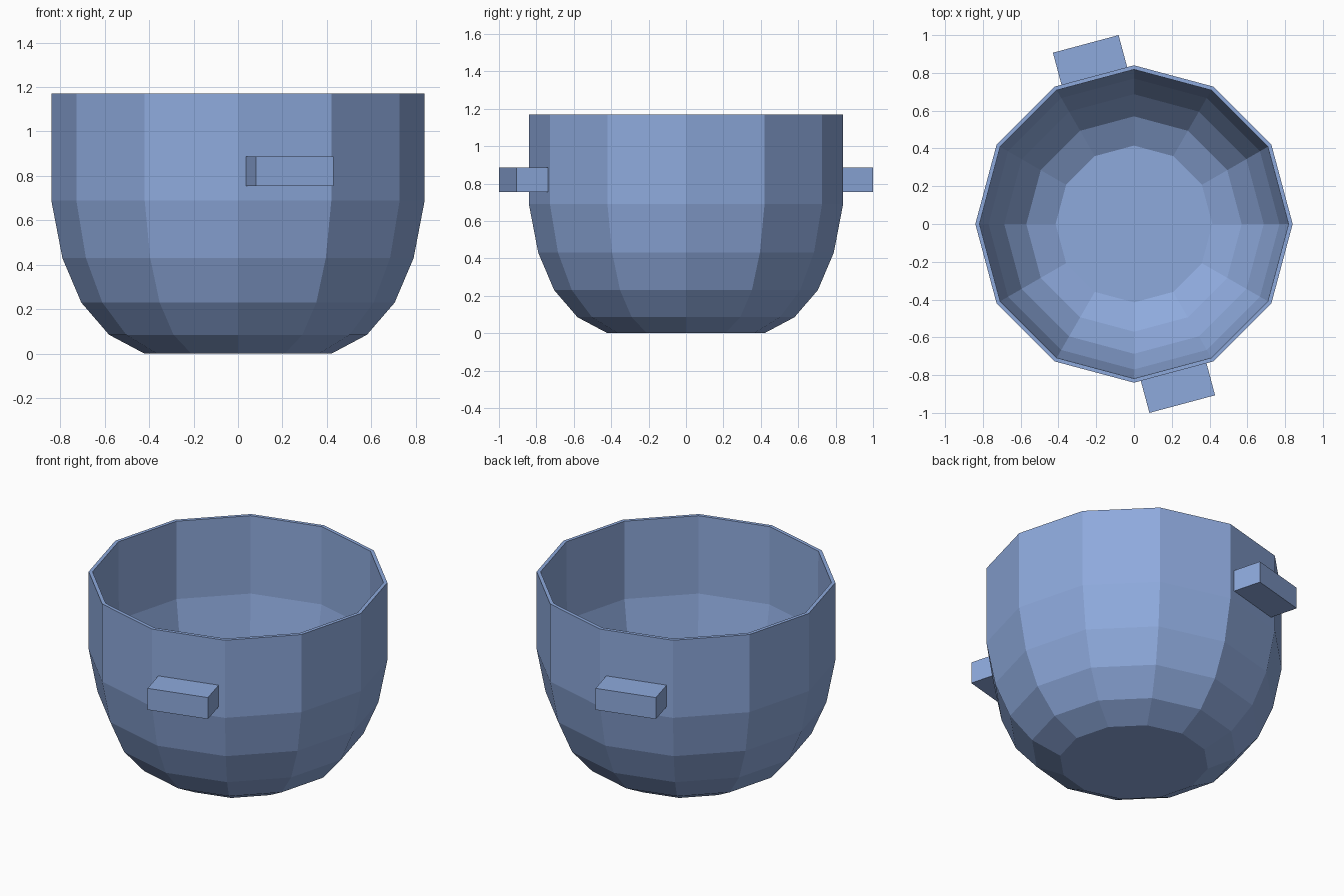
import bpy, bmesh, math
from mathutils import Matrix, Vector

if "Cube" in bpy.data.objects:
    bpy.data.objects.remove(bpy.data.objects["Cube"])

blue = bpy.data.materials.new("soft blue")
blue.diffuse_color = (0.27, 0.40, 0.72, 1)
blue.use_nodes = True
blue.node_tree.nodes["Principled BSDF"].inputs["Base Color"].default_value = blue.diffuse_color


def make_object(name, bm):
    bmesh.ops.recalc_face_normals(bm, faces=bm.faces)
    mesh = bpy.data.meshes.new(name)
    bm.to_mesh(mesh)
    bm.free()
    mesh.materials.append(blue)
    obj = bpy.data.objects.new(name, mesh)
    bpy.context.collection.objects.link(obj)
    return obj


# Bowl: 12-sided lathe, outside bottom to rim, then down the inside
SIDES = 12
profile = [(0.42, 0), (0.58, 0.085), (0.705, 0.23), (0.79, 0.43), (0.84, 0.69), (0.84, 1.17),
           (0.818, 1.17), (0.815, 0.69), (0.77, 0.44), (0.687, 0.245), (0.57, 0.105), (0.415, 0.025)]
bm = bmesh.new()
rings = [[bm.verts.new((r * math.cos(2 * math.pi * i / SIDES), r * math.sin(2 * math.pi * i / SIDES), z))
          for i in range(SIDES)] for r, z in profile]
for a, b in zip(rings, rings[1:]):
    for i in range(SIDES):
        j = (i + 1) % SIDES
        bm.faces.new((a[i], a[j], b[j], b[i]))
bm.faces.new(rings[0][::-1])
bm.faces.new(rings[-1])
make_object("bowl", bm)

# Two block handles, each centred on a flat side of the bowl
for name, angle in (("front_handle", -75), ("back_handle", 105)):
    bm = bmesh.new()
    bmesh.ops.create_cube(bm, size=1)
    depth_in, depth_out = 0.80, 0.987
    bmesh.ops.scale(bm, vec=(depth_out - depth_in, 0.36, 0.133), verts=bm.verts)
    bmesh.ops.translate(bm, vec=Vector(((depth_in + depth_out) / 2, 0, 0.82)), verts=bm.verts)
    bmesh.ops.rotate(bm, cent=(0, 0, 0), matrix=Matrix.Rotation(math.radians(angle), 3, 'Z'), verts=bm.verts)
    make_object(name, bm)
